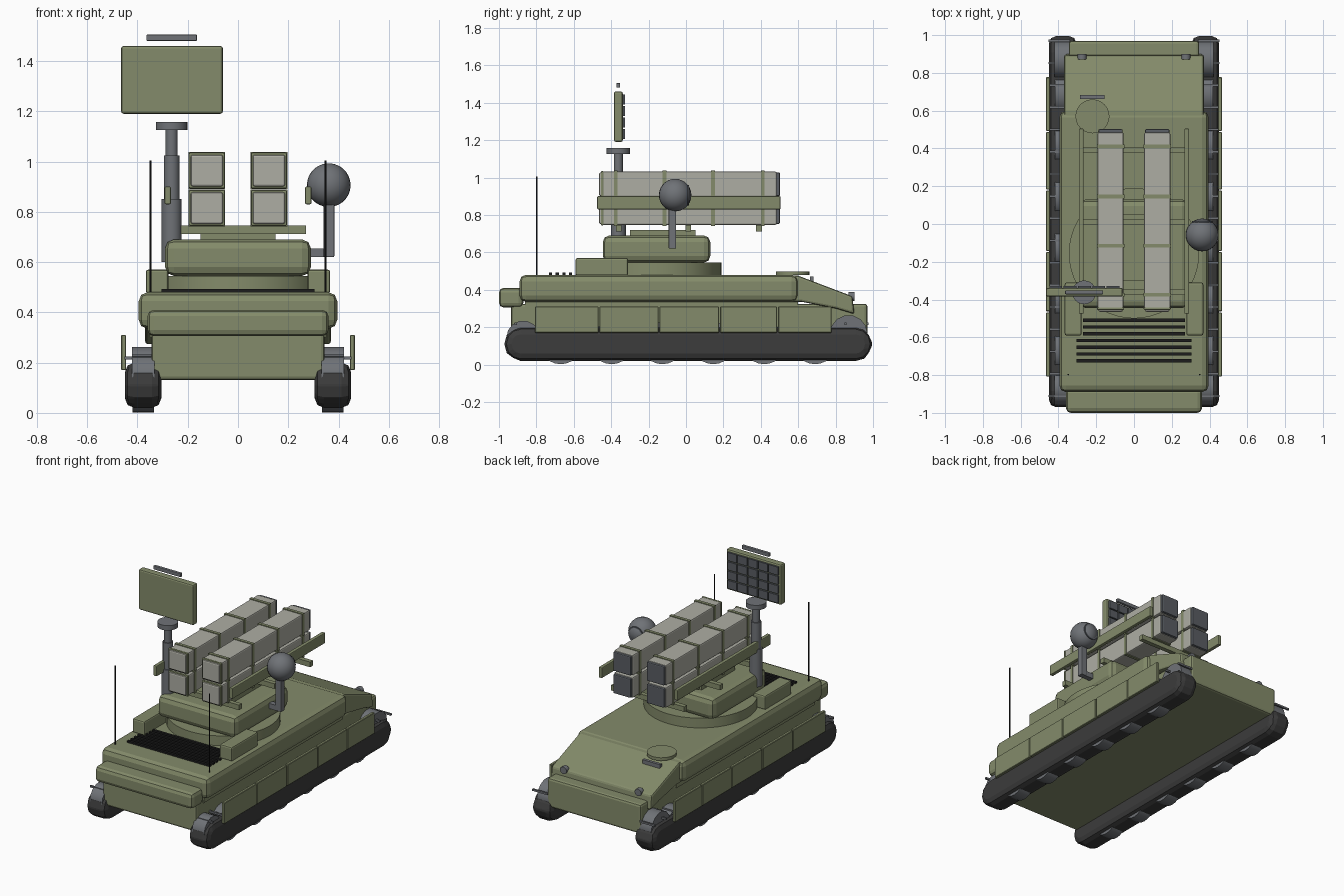
import bpy, bmesh, math
from mathutils import Matrix

if "Cube" in bpy.data.objects:
    bpy.data.objects.remove(bpy.data.objects["Cube"])


def make_material(name, red, green, blue):
    material = bpy.data.materials.new(name)
    material.use_nodes = True
    colour = (red, green, blue, 1)
    material.diffuse_color = colour
    shader = material.node_tree.nodes["Principled BSDF"]
    shader.inputs["Base Color"].default_value = colour
    shader.inputs["Roughness"].default_value = 0.8
    return material


olive = make_material("olive paint", 0.23, 0.26, 0.145)
rubber = make_material("track rubber", 0.045, 0.045, 0.045)
steel = make_material("grey steel", 0.16, 0.17, 0.185)
canister = make_material("pale canister", 0.42, 0.42, 0.37)
slate = make_material("slate cap", 0.1, 0.11, 0.125)
black = make_material("black", 0.012, 0.012, 0.012)


def finish(name, bm, material, bevel=0, segments=2, smooth=False):
    bmesh.ops.recalc_face_normals(bm, faces=bm.faces)
    mesh = bpy.data.meshes.new(name)
    bm.to_mesh(mesh)
    bm.free()
    mesh.materials.append(material)
    obj = bpy.data.objects.new(name, mesh)
    bpy.context.collection.objects.link(obj)
    if bevel:
        modifier = obj.modifiers.new("bevel", "BEVEL")
        modifier.width = bevel
        modifier.segments = segments
        modifier.limit_method = "ANGLE"
        modifier.angle_limit = math.radians(30)
    if smooth:
        bpy.ops.object.select_all(action="DESELECT")
        obj.select_set(True)
        bpy.context.view_layer.objects.active = obj
        bpy.ops.object.shade_smooth_by_angle(angle=math.radians(35))
    return obj


def box(name, xs, ys, zs, material, bevel=0, segments=2):
    """Box given by its (low, high) extent on each axis."""
    bm = bmesh.new()
    bmesh.ops.create_cube(bm, size=1)
    for vert in bm.verts:
        for axis, (low, high) in enumerate((xs, ys, zs)):
            vert.co[axis] = high if vert.co[axis] > 0 else low
    return finish(name, bm, material, bevel, segments)


def around(centre, size):
    return centre - size / 2, centre + size / 2


def cylinder(name, centre, radius, depth, axis, material, sides=24):
    bm = bmesh.new()
    turn = {"X": Matrix.Rotation(math.pi / 2, 4, "Y"),
            "Y": Matrix.Rotation(math.pi / 2, 4, "X"),
            "Z": Matrix.Identity(4)}[axis]
    bmesh.ops.create_cone(bm, cap_ends=True, segments=sides, radius1=radius, radius2=radius,
                          depth=depth, matrix=Matrix.Translation(centre) @ turn)
    return finish(name, bm, material, smooth=True)


def prism(name, outline, xs, material, bevel=0, segments=2):
    """Side outline of (y, z) points, extruded along x."""
    bm = bmesh.new()
    face = bm.faces.new([bm.verts.new((xs[0], y, z)) for y, z in outline])
    extruded = bmesh.ops.extrude_face_region(bm, geom=[face])["geom"]
    moved = [item for item in extruded if isinstance(item, bmesh.types.BMVert)]
    bmesh.ops.translate(bm, verts=moved, vec=(xs[1] - xs[0], 0, 0))
    return finish(name, bm, material, bevel, segments)


# Hull
box("lower_hull", (-0.345, 0.345), (-0.935, 0.97), (0.13, 0.325), olive, 0.015)
box("upper_hull", (-0.395, 0.395), (-0.89, 0.6), (0.335, 0.48), olive, 0.035)
box("hull_filler", (-0.35, 0.35), (-0.86, 0.6), (0.3, 0.36), olive)
box("front_ledge", (-0.36, 0.36), (-1, -0.87), (0.305, 0.41), olive, 0.025)
glacis_outline = [(0.5, 0.335), (0.5, 0.478), (0.6, 0.475), (0.89, 0.365),
                  (0.9, 0.27), (0.8, 0.3), (0.62, 0.335)]
prism("rear_glacis", glacis_outline, (-0.37, 0.37), olive, 0.012)
cylinder("round_hatch", (-0.22, 0.57, 0.488), 0.09, 0.02, "Z", olive)
box("periscope", (-0.285, -0.155), (0.662, 0.682), (0.43, 0.47), steel)

# Deck grille
for row in range(7):
    centre = -0.51 - row * 0.0357
    half = 0.27 if row < 3 else 0.305
    box("grille_slat", (-half, half), around(centre, 0.017), (0.475, 0.492), black)

# Running gear and side fittings, mirrored
corner = 0.085
track_outline = []
for y, z, start in ((0.91, 0.115, 0), (-0.885, 0.115, 2), (-0.885, 0.105, 4), (0.91, 0.105, 6)):
    quarter = start * math.pi / 4
    for step in range(4):
        angle = quarter + step * math.pi / 6
        track_outline.append((y + corner * math.cos(angle), z + corner * math.sin(angle)))
skirt_joints = (-0.81, -0.465, -0.145, 0.18, 0.49, 0.78)
for side, label in ((1, "left"), (-1, "right")):
    def span(low, high):
        return tuple(sorted((side * low, side * high)))

    prism(label + "_track", track_outline, span(0.305, 0.45), rubber, 0.04, 2)
    for index in range(6):
        y = -0.67 + index * 0.272
        cylinder(label + "_road_wheel", (side * 0.377, y, 0.115), 0.113, 0.085, "X", steel)
    cylinder(label + "_front_sprocket", (side * 0.377, -0.87, 0.145), 0.09, 0.09, "X", steel, 14)
    cylinder(label + "_rear_sprocket", (side * 0.377, 0.87, 0.165), 0.1, 0.09, "X", steel, 14)
    for index in range(17):
        y = -0.91 + index * 0.1175
        box(label + "_track_bar", span(0.34, 0.452), around(y, 0.012), (0.212, 0.224), steel)
    for low, high in zip(skirt_joints, skirt_joints[1:]):
        box(label + "_skirt_panel", span(0.445, 0.465), (low + 0.003, high - 0.003),
            (0.17, 0.31), olive, 0.003, 1)
    box(label + "_deck_box", span(0.277, 0.367), (-0.59, -0.31), (0.475, 0.57), olive, 0.01)
    cylinder(label + "_antenna", (side * 0.348, -0.797, 0.735), 0.004, 0.54, "Z", black, 8)
    cylinder(label + "_rear_lamp", (side * 0.275, 0.885, 0.365), 0.024, 0.03, "Y", steel, 12)
    box(label + "_launcher_rail", span(0.267, 0.292), (-0.475, 0.505), (0.83, 0.9), olive, 0.005)

# Turret
cylinder("turret_ring", (0, -0.155, 0.51), 0.345, 0.07, "Z", olive, 48)
box("turret", (-0.29, 0.29), (-0.445, 0.13), (0.545, 0.69), olive, 0.035)
box("launcher_pedestal", (-0.15, 0.15), (-0.3, 0.05), (0.68, 0.72), olive)
for y in (-0.36, 0.012, 0.39):
    box("cross_beam", (-0.27, 0.27), around(y, 0.03), (0.712, 0.746), olive)

# Launch canisters
for x in (-0.124, 0.123):
    for z in (0.815, 0.964):
        box("canister", around(x, 0.138), (-0.45, 0.485), around(z, 0.136), canister, 0.008)
        box("front_collar", around(x, 0.144), (-0.455, -0.44), around(z, 0.142), olive, 0.006)
        box("front_cover", around(x, 0.128), (-0.465, -0.44), around(z, 0.126), canister, 0.008)
        box("rear_cover", around(x, 0.128), (0.48, 0.502), around(z, 0.126), slate, 0.006)
        for y in (-0.375, -0.115, 0.145, 0.41):
            box("canister_band", around(x, 0.146), around(y, 0.02), around(z, 0.146), olive)

# Telescopic mast and search panel
for low, high, radius in ((0.6, 0.85, 0.04), (0.85, 1.025, 0.031),
                          (1.025, 1.13, 0.024), (1.125, 1.157, 0.063)):
    cylinder("mast_stage", (-0.264, -0.362, (low + high) / 2), radius, high - low, "Z", steel)
box("search_panel", (-0.465, -0.06), (-0.385, -0.338), (1.19, 1.46), olive, 0.01)
for column in range(5):
    for row in range(4):
        box("panel_tile", around(-0.2625 + (column - 2) * 0.076, 0.068), (-0.345, -0.327),
            around(1.325 + (row - 1.5) * 0.062, 0.054), slate)
box("panel_top_bar", (-0.365, -0.163), around(-0.362, 0.02), (1.48, 1.505), steel, 0.004)

# Tracking sensor ball on its post
box("sensor_post", (0.34, 0.383), (-0.093, -0.053), (0.62, 0.85), steel, 0.004)
box("sensor_bracket", (0.27, 0.36), (-0.09, -0.055), (0.62, 0.655), steel)
ball = bmesh.new()
bmesh.ops.create_uvsphere(ball, u_segments=24, v_segments=14, radius=0.087,
                          matrix=Matrix.Translation((0.361, -0.058, 0.906)))
finish("sensor_ball", ball, steel, smooth=True)
cylinder("sensor_lens", (0.361, -0.01, 0.906), 0.055, 0.05, "Y", slate)
